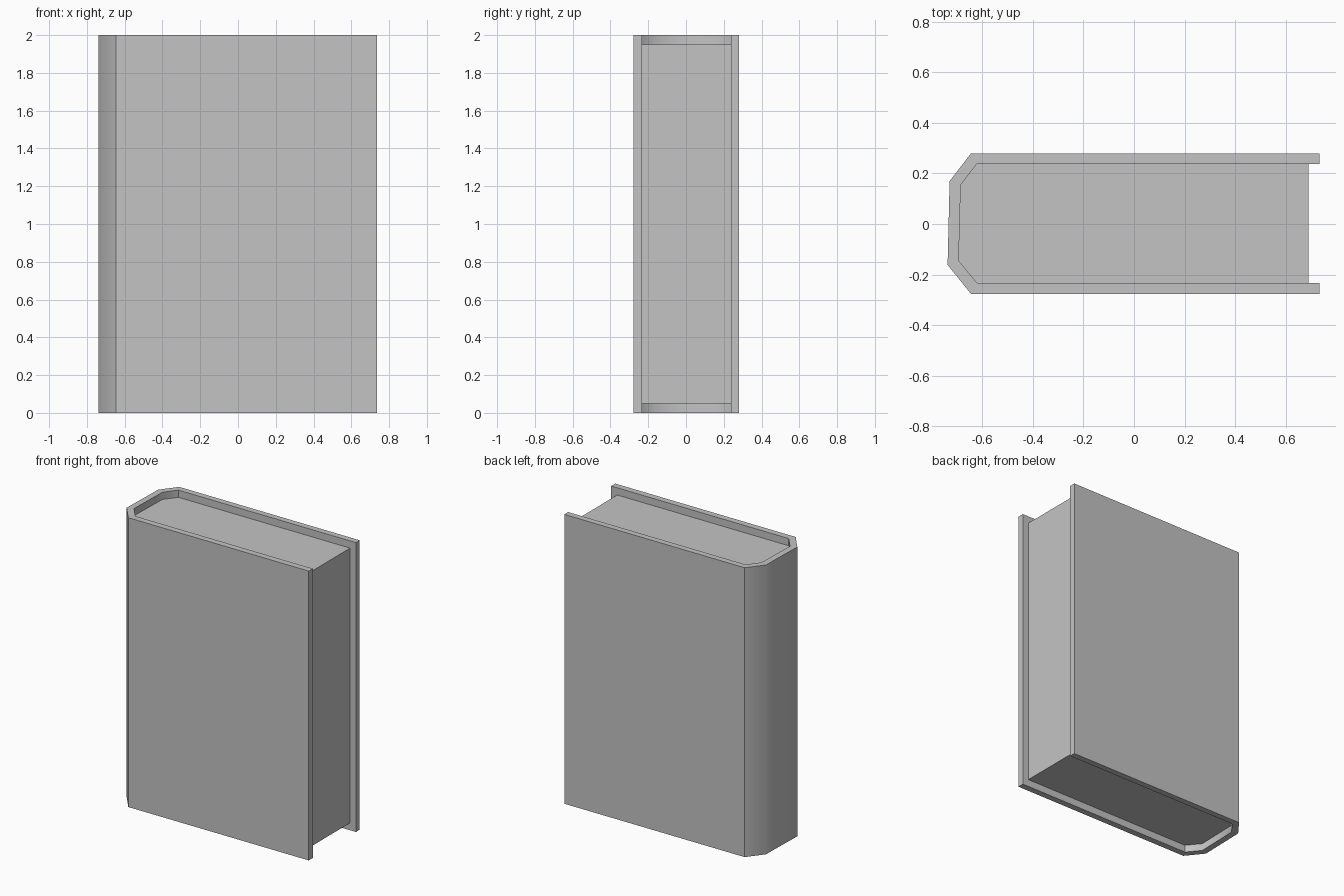
import bpy
import bmesh
import math

cube = bpy.data.objects.get("Cube")
if cube:
    bpy.data.objects.remove(cube, do_unlink=True)

grey = bpy.data.materials.new("plain grey")
grey.use_nodes = True
colour = (0.55, 0.55, 0.55, 1)
grey.diffuse_color = colour
grey.node_tree.nodes["Principled BSDF"].inputs["Base Color"].default_value = colour


def extrude_outline(name, outline, bottom, top):
    """Make a closed prism from an outline seen from above."""
    bm = bmesh.new()
    base = bm.faces.new([bm.verts.new((x, y, bottom)) for x, y in outline])
    grown = bmesh.ops.extrude_face_region(bm, geom=[base])["geom"]
    moved = [v for v in grown if isinstance(v, bmesh.types.BMVert)]
    bmesh.ops.translate(bm, verts=moved, vec=(0, 0, top - bottom))
    bmesh.ops.recalc_face_normals(bm, faces=bm.faces)
    mesh = bpy.data.meshes.new(name)
    bm.to_mesh(mesh)
    bm.free()
    mesh.materials.append(grey)
    obj = bpy.data.objects.new(name, mesh)
    bpy.context.collection.objects.link(obj)
    bpy.ops.object.select_all(action="DESELECT")
    obj.select_set(True)
    bpy.context.view_layer.objects.active = obj
    bpy.ops.object.shade_smooth_by_angle(angle=math.radians(45))
    return obj


# Outer and inner outlines, from the front board round the spine to the back board
fore_edge = 0.735
page_edge = 0.69
outer = [(-0.645, -0.277), (-0.738, -0.162), (-0.73, 0.17), (-0.645, 0.28)]
inner = [(-0.622, -0.233), (-0.694, -0.145), (-0.686, 0.155), (-0.622, 0.238)]


def open_path(points, end_x):
    return [(end_x, points[0][1])] + points + [(end_x, points[-1][1])]


# Cover: two boards joined by the bevelled spine
cover_outline = open_path(outer, fore_edge) + open_path(inner, fore_edge)[::-1]
extrude_outline("cover", cover_outline, 0, 2)

# Pages: solid block set back inside the cover
extrude_outline("pages", open_path(inner, page_edge), 0.05, 1.95)
